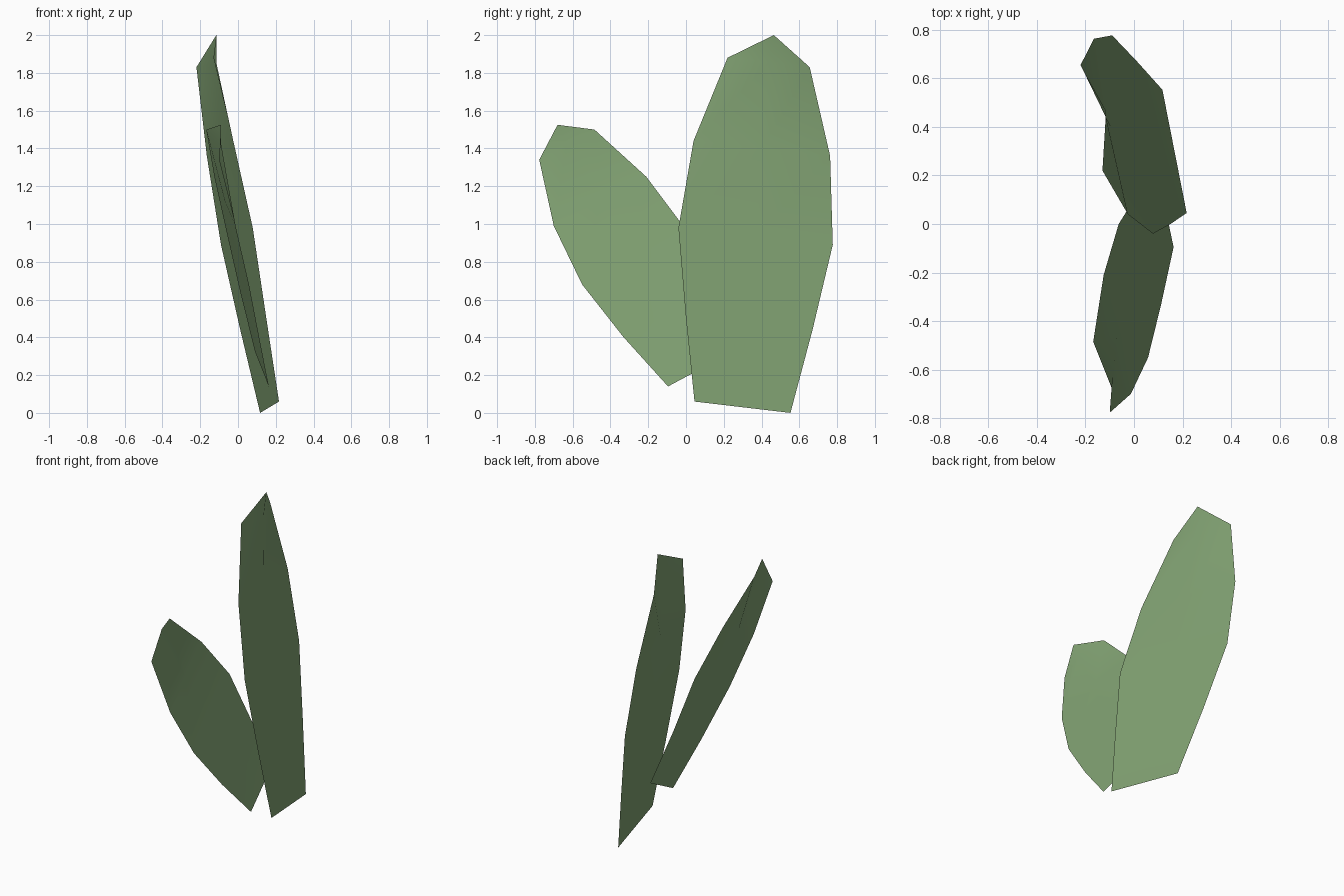
import bpy
from mathutils import Vector

if "Cube" in bpy.data.objects:
    bpy.data.objects.remove(bpy.data.objects["Cube"])

green = bpy.data.materials.new("leaf_green")
green.diffuse_color = (0.22, 0.36, 0.17, 1)
green.use_nodes = True
green.node_tree.nodes["Principled BSDF"].inputs["Base Color"].default_value = green.diffuse_color


def leaf(name, left, right, tip, bulge):
    """Thin sheet: rows of left / middle / right points closing at a tip."""
    rows = [(Vector(a), (Vector(a) + Vector(b)) / 2, Vector(b))
            for a, b in zip(left, right)]
    rows[-1][1].x += bulge  # the middle of the last row arches forward
    verts = [p for row in rows for p in row] + [Vector(tip)]
    faces = []
    for r in range(len(rows) - 1):
        for c in range(2):
            i = 3 * r + c
            faces.append((i, i + 1, i + 4, i + 3))
    last, end = 3 * (len(rows) - 1), len(verts) - 1
    faces += [(last, last + 1, end), (last + 1, last + 2, end)]
    mesh = bpy.data.meshes.new(name)
    mesh.from_pydata(verts, [], faces)
    mesh.shade_smooth()
    mesh.materials.append(green)
    obj = bpy.data.objects.new(name, mesh)
    bpy.context.collection.objects.link(obj)
    return obj


# Tall leaf
leaf("large_leaf",
     [(0.217, 0.045, 0.06), (0.15, 0.0, 0.50), (0.078, -0.04, 0.98),
      (-0.025, 0.04, 1.44), (-0.13, 0.22, 1.88)],
     [(0.117, 0.553, 0.0), (0.012, 0.67, 0.44), (-0.09, 0.777, 0.89),
      (-0.165, 0.763, 1.36), (-0.22, 0.655, 1.83)],
     (-0.115, 0.465, 2.0), 0.06)

# Short leaf leaning to the other side
leaf("small_leaf",
     [(0.163, -0.095, 0.14), (0.112, -0.33, 0.40), (0.058, -0.55, 0.68),
      (-0.013, -0.70, 0.99), (-0.10, -0.777, 1.34)],
     [(0.09, 0.25, 0.325), (0.012, 0.12, 0.64), (-0.063, 0.0, 0.97),
      (-0.125, -0.21, 1.25), (-0.168, -0.485, 1.50)],
     (-0.09, -0.68, 1.525), 0.045)
